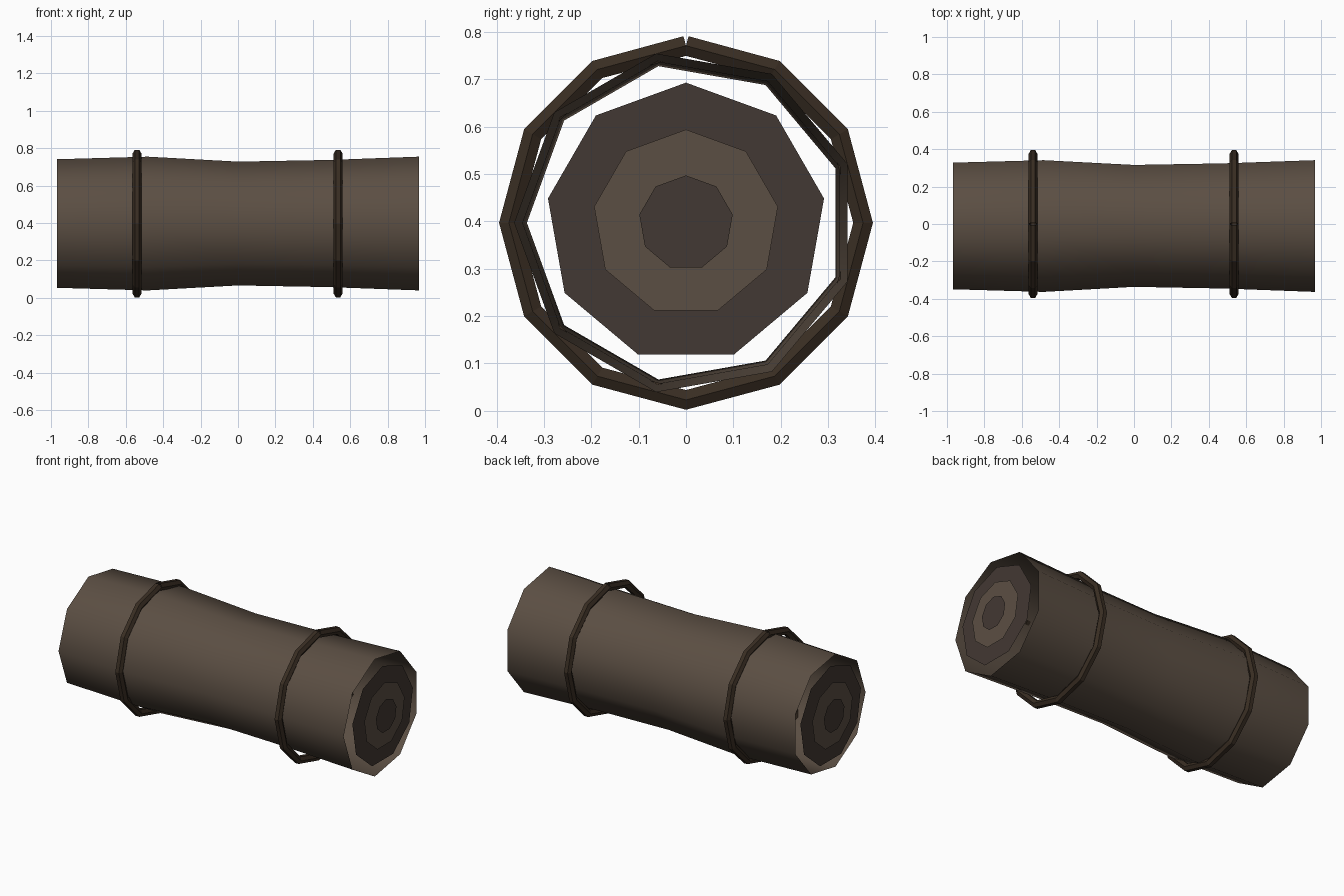
import bpy, bmesh, math
from math import cos, sin, pi

if "Cube" in bpy.data.objects:
    bpy.data.objects.remove(bpy.data.objects["Cube"])

CZ = 0.397  # height of the roll axis


def material(name, rgb):
    m = bpy.data.materials.new(name)
    m.diffuse_color = (*rgb, 1)
    m.use_nodes = True
    m.node_tree.nodes["Principled BSDF"].inputs["Base Color"].default_value = m.diffuse_color
    return m


cloth = material("cloth", (0.105, 0.077, 0.056))
dark_cloth = material("dark_cloth", (0.055, 0.040, 0.033))
leather = material("leather", (0.040, 0.026, 0.016))


def make(name, bm, mat, x=0.0, smooth=False):
    me = bpy.data.meshes.new(name)
    bm.to_mesh(me)
    bm.free()
    me.materials.append(mat)
    for p in me.polygons:
        p.use_smooth = smooth
    ob = bpy.data.objects.new(name, me)
    ob.location = (x, 0, CZ)
    bpy.context.collection.objects.link(ob)
    return ob


def loft(rings, closed):
    """Bridge successive vertex rings into an open-ended tube."""
    bm = bmesh.new()
    vs = [[bm.verts.new(p) for p in r] for r in rings]
    n = len(rings[0])
    for a, b in zip(vs, vs[1:]):
        for i in range(n):
            j = (i + 1) % n
            bm.faces.new((a[i], a[j], b[j], b[i]))
    return bm


# Rolled cloth: open nine-sided tube, slightly waisted
stations = [(-0.967, 0.349), (-0.483, 0.363), (0, 0.336), (0.483, 0.345), (0.967, 0.363)]
rings = [[(x, r * cos(pi + k * 2 * pi / 9), r * sin(pi + k * 2 * pi / 9))
          for k in range(9)] for x, r in stations]
bm = loft(rings, True)
bmesh.ops.reverse_faces(bm, faces=bm.faces[:])
make("roll", bm, cloth, smooth=True)

# Straps: twelve-segment hoops of hexagonal section, seam left open at the top
R, W = 0.374, 0.024
for name, x in (("left_strap", -0.54), ("right_strap", 0.535)):
    rings = []
    for s in range(13):
        a = pi / 2 + s * pi / 6
        # the two loose ends are cut square to their own segment
        tilt = a + (pi / 12 if s == 0 else -pi / 12 if s == 12 else 0)
        ring = []
        for k in range(6):
            t = k * pi / 3
            d = W * sin(t)
            ring.append((W * cos(t), R * cos(a) + d * cos(tilt), R * sin(a) + d * sin(tilt)))
        rings.append(ring)
    make(name, loft(rings, False), leather, x)

# Spiral ends: three flat stepped discs on each side
for side, sx in (("left", -1), ("right", 1)):
    for name, r, x, mat in (("outer", 0.296, 0.976, dark_cloth),
                            ("middle", 0.197, 0.988, cloth),
                            ("inner", 0.100, 1.0, dark_cloth)):
        bm = bmesh.new()
        pts = [(0, r * sin(k * 2 * pi / 9), r * cos(k * 2 * pi / 9)) for k in range(9)]
        f = bm.faces.new([bm.verts.new(p) for p in pts])
        f.normal_update()
        if f.normal.x * sx < 0:
            f.normal_flip()
        make(f"{side}_{name}_disc", bm, mat, sx * x)
